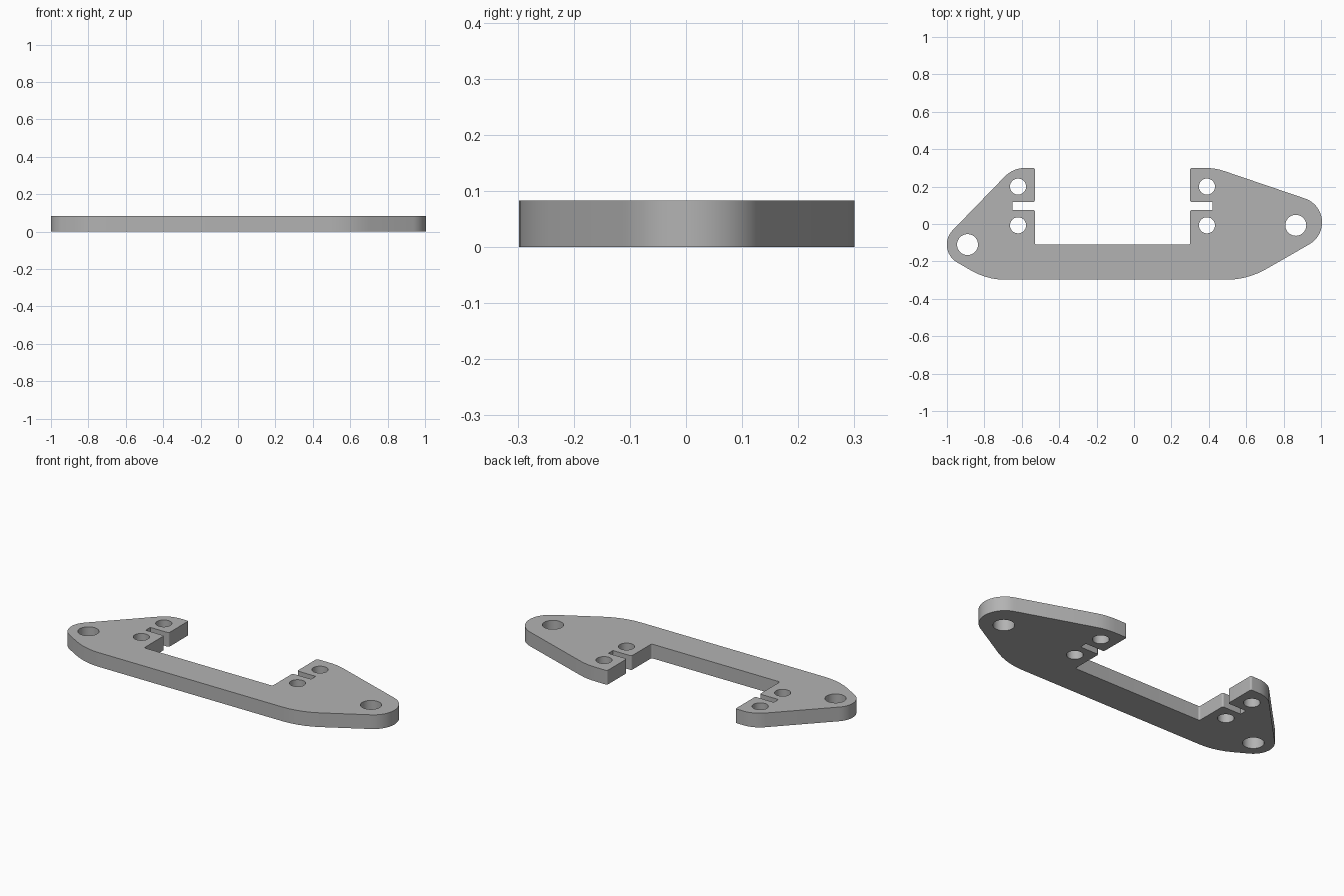
import bpy, bmesh, math
from mathutils import Vector

cube = bpy.data.objects.get("Cube")
if cube:
    bpy.data.objects.remove(cube, do_unlink=True)

THICK = 0.083
TINY = 0.01   # radius of the small eased corners


def fillet(corners):
    """Round every (x, y, radius) corner of a closed outline."""
    pts = []
    for i, (x, y, r) in enumerate(corners):
        p = Vector((x, y))
        a = (Vector(corners[i - 1][:2]) - p).normalized()
        b = (Vector(corners[(i + 1) % len(corners)][:2]) - p).normalized()
        if r == 0:
            pts.append(p)
            continue
        half = a.angle(b) / 2
        centre = p + (a + b).normalized() * r / math.sin(half)
        start = p + a * r / math.tan(half) - centre
        end = p + b * r / math.tan(half) - centre
        sweep = math.pi - 2 * half
        steps = max(4, math.ceil(sweep / math.radians(6)))
        for k in range(steps + 1):
            t = k / steps
            arc = (start * math.sin((1 - t) * sweep) + end * math.sin(t * sweep)) / math.sin(sweep)
            pts.append(centre + arc)
    return pts


def circle(x, y, r, n=48):
    return [Vector((x + r * math.cos(math.tau * k / n), y + r * math.sin(math.tau * k / n)))
            for k in range(n)]


def jaw(edge, slot_end):
    """Inner edge of one arm, top to bottom, with its slot."""
    return [(edge, 0.3, TINY), (edge, 0.118, TINY), (slot_end, 0.118, 0),
            (slot_end, 0.075, 0), (edge, 0.075, TINY), (edge, -0.11, TINY)]


# Plate outline, anticlockwise from the lower left
outline = [(-0.785, -0.298, 0.36), (0.607, -0.298, 0.42),
           (1.197, 0.04, 0.135), (0.433, 0.3, 0.33)]
outline += jaw(0.3, 0.42)
outline += reversed(jaw(-0.53, -0.65))
outline += [(-0.646, 0.3, 0.15), (-1.068, -0.135, 0.11)]

# Large end holes and the clamp holes on each arm
loops = [fillet(outline), circle(-0.89, -0.11, 0.056), circle(0.865, -0.007, 0.056)]
loops += [circle(x, y, 0.043) for x in (-0.62, 0.39) for y in (-0.007, 0.2)]

# Filled, extruded profile
curve = bpy.data.curves.new("plate_profile", 'CURVE')
curve.dimensions = '2D'
curve.fill_mode = 'BOTH'
curve.extrude = THICK / 2
for loop in loops:
    spline = curve.splines.new('POLY')
    spline.points.add(len(loop) - 1)
    for point, co in zip(spline.points, loop):
        point.co = (co.x, co.y, 0, 1)
    spline.use_cyclic_u = True
helper = bpy.data.objects.new("plate_profile", curve)
bpy.context.collection.objects.link(helper)
bpy.context.view_layer.update()
mesh = bpy.data.meshes.new_from_object(
    helper.evaluated_get(bpy.context.evaluated_depsgraph_get()))
bpy.data.objects.remove(helper, do_unlink=True)

# Weld the caps to the walls and stand the plate on the ground
bm = bmesh.new()
bm.from_mesh(mesh)
bmesh.ops.remove_doubles(bm, verts=bm.verts, dist=0.0001)
bmesh.ops.translate(bm, verts=bm.verts, vec=(0, 0, THICK / 2))
bmesh.ops.recalc_face_normals(bm, faces=bm.faces)
bm.to_mesh(mesh)
bm.free()

# Grey material
GREY = (0.45, 0.45, 0.45, 1)
mat = bpy.data.materials.new("plain_grey")
mat.use_nodes = True
mat.diffuse_color = GREY
mat.node_tree.nodes["Principled BSDF"].inputs["Base Color"].default_value = GREY
mesh.materials.clear()
mesh.materials.append(mat)

plate = bpy.data.objects.new("mounting_plate", mesh)
bpy.context.collection.objects.link(plate)
bpy.ops.object.select_all(action='DESELECT')
plate.select_set(True)
bpy.context.view_layer.objects.active = plate
bpy.ops.object.shade_smooth_by_angle(angle=math.radians(30))
